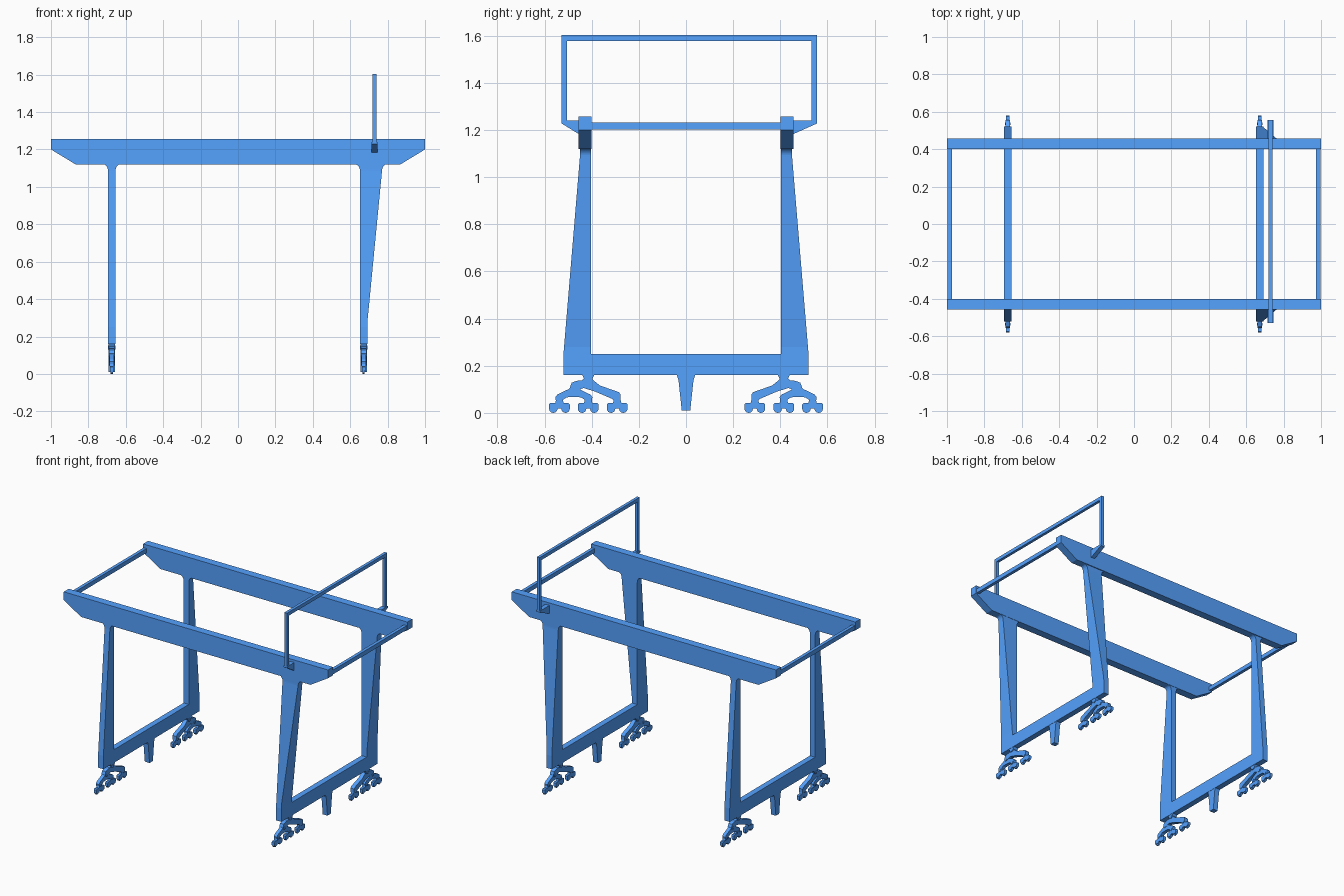
import bpy, bmesh, math

if "Cube" in bpy.data.objects:
    bpy.data.objects.remove(bpy.data.objects["Cube"])

# Blue paint shared by every part
paint = bpy.data.materials.new("blue_paint")
paint.diffuse_color = (.09, .36, 1.0, 1)
paint.use_nodes = True
paint.node_tree.nodes["Principled BSDF"].inputs["Base Color"].default_value = paint.diffuse_color


def make(name, bm):
    bmesh.ops.recalc_face_normals(bm, faces=bm.faces)
    me = bpy.data.meshes.new(name)
    bm.to_mesh(me)
    bm.free()
    me.materials.append(paint)
    ob = bpy.data.objects.new(name, me)
    bpy.context.collection.objects.link(ob)
    return ob


def loft(name, rings):
    """Skin a list of equal-length point rings and cap the ends."""
    bm = bmesh.new()
    vs = [[bm.verts.new(p) for p in r] for r in rings]
    n = len(rings[0])
    for a, b in zip(vs, vs[1:]):
        for i in range(n):
            j = (i + 1) % n
            bm.faces.new((a[i], a[j], b[j], b[i]))
    bm.faces.new(vs[0])
    bm.faces.new(vs[-1])
    return make(name, bm)


def prism_x(name, pts, xc, w):
    """Extrude a (y, z) profile along x, centred on xc."""
    return loft(name, [[(xc + d, y, z) for y, z in pts] for d in (-w / 2, w / 2)])


def prism_y(name, pts, y0, y1):
    return loft(name, [[(x, y, z) for x, z in pts] for y in (y0, y1)])


def box(name, x0, x1, y0, y1, z0, z1):
    return prism_y(name, [(x0, z0), (x1, z0), (x1, z1), (x0, z1)], y0, y1)


def disc(name, xc, y, z, r, w, n=16):
    pts = [(y + r * math.cos(2 * math.pi * i / n), z + r * math.sin(2 * math.pi * i / n))
           for i in range(n)]
    return prism_x(name, pts, xc, w)


# Bogie profiles: (outward offset, z)
MAIN = [(.078, .108), (.07, .128), (.05, .136), (.026, .138), (.012, .152), (-.012, .152),
        (-.022, .138), (-.05, .116), (-.13, .088), (-.138, .078), (-.138, .05), (-.11, .05),
        (-.1, .06), (-.03, .09), (.02, .106), (.045, .094), (.072, .092)]
HALF_ROCKER = [(.0, .068), (.03, .066), (.048, .054), (.052, .042), (.074, .042), (.079, .066),
               (.07, .078), (.024, .1), (.012, .11)]
ROCKER = HALF_ROCKER + [(-d, z) for d, z in HALF_ROCKER[:0:-1]]
HALF_TRUCK = [(.008, .018), (.014, .01), (.038, .01), (.044, .018), (.044, .036),
              (.038, .042), (.018, .042), (.013, .06)]
TRUCK = HALF_TRUCK + [(-d, z) for d, z in HALF_TRUCK[::-1]]


def bogie(xc, s):
    def at(pts, u=0):
        return [(s * (.415 + u + d), z) for d, z in pts]
    prism_x("bogie_lug", at([(-.026, .162), (.026, .162), (.012, .134), (-.012, .134)]), xc, .036)
    disc("bogie_pin", xc, s * .415, .142, .011, .04)
    prism_x("main_rocker", at(MAIN), xc, .028)
    prism_x("small_rocker", at(ROCKER, .061), xc, .024)
    disc("rocker_pin", xc, s * .476, .1, .009, .034)
    for u in (.122, 0, -.123):
        prism_x("wheel_truck", at(TRUCK, u), xc, .02)
        disc("truck_pin", xc, s * (.415 + u), .053, .007, .03)
        for d in (-.026, .026):
            disc("wheel", xc, s * (.415 + u + d), .018, .018, .011)


# Main girders with chamfered ends
girder = [(-1, 1.20), (-.868, 1.12), (.868, 1.12), (1, 1.20), (1, 1.257), (-1, 1.257)]
for s in (-1, 1):
    prism_y("main_girder", girder, s * .402, s * .456)

# End ties between the girders
for s in (-1, 1):
    box("end_tie", s * .985 - .011, s * .985 + .011, -.403, .403, 1.203, 1.232)

# Portal legs, sills, middle feet and bogies; the right legs flare in x
for xc, flare, side in ((-.675, 0, "left"), (.672, .078, "right")):
    for s in (-1, 1):
        rings = []
        sections = [(.25, 0, 0), (.28, 0, 0), (1.085, 1, 0)]
        sections += [(1.085 + .035 * math.sin(a), 1, .025 * (1 - math.cos(a)))
                     for a in [math.pi / 2 * k / 5 for k in range(1, 6)]]
        for z, f, fil in sections:
            x0, x1 = xc - .02 - fil, xc + .02 + f * flare + fil
            yo = .52 - .07 * min(1, (z - .25) / .84)
            rings.append([(x0, s * .404, z), (x1, s * .404, z), (x1, s * yo, z), (x0, s * yo, z)])
        loft(side + "_leg", rings)
        bogie(xc, s)
    box(side + "_sill_beam", xc - .02, xc + .02, -.52, .52, .16, .25)
    prism_x(side + "_middle_foot",
            [(-.04, .162), (-.032, .14), (-.018, .01), (.018, .01), (.032, .14), (.04, .162)],
            xc, .036)

# Tall hoop frame with its brackets on the right end
y0, y1, t = -.528, .556, .024
box("hoop_top", .72, .74, y0, y1, 1.579, 1.603)
box("hoop_front_post", .72, .74, y0, y0 + t, 1.228, 1.58)
box("hoop_back_post", .72, .74, y1 - t, y1, 1.228, 1.58)
for s, yo in ((-1, y0), (1, y1)):
    prism_x("hoop_bracket", [(yo, 1.24), (yo, 1.228), (s * .453, 1.182), (s * .453, 1.24)],
            .73, .03)
